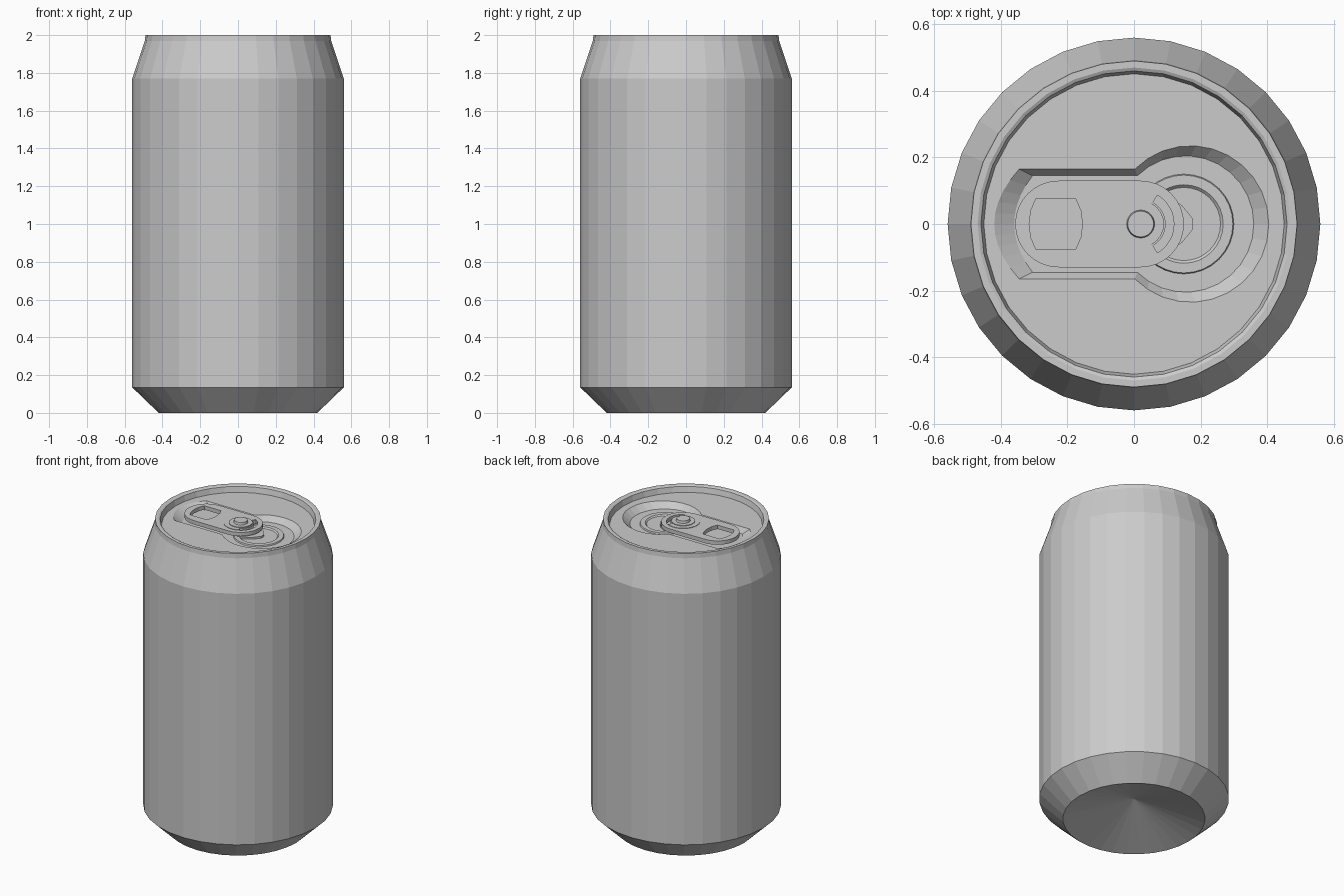
import bpy, bmesh, math

if "Cube" in bpy.data.objects:
    bpy.data.objects.remove(bpy.data.objects["Cube"])

SIDES = 32
LID_Z, FLOOR_Z = 1.96, 1.925
TAB_BOTTOM, TAB_TOP = 1.95, 1.975

metal = bpy.data.materials.new("grey_metal")
metal.diffuse_color = (0.6, 0.6, 0.6, 1)
metal.use_nodes = True
metal.node_tree.nodes["Principled BSDF"].inputs["Base Color"].default_value = metal.diffuse_color


def add_object(name, mesh):
    mesh.materials.clear()
    mesh.materials.append(metal)
    mesh.shade_flat()
    obj = bpy.data.objects.new(name, mesh)
    bpy.context.collection.objects.link(obj)
    return obj


def from_bmesh(name, bm):
    mesh = bpy.data.meshes.new(name)
    bm.to_mesh(mesh)
    bm.free()
    return add_object(name, mesh)


def arc(cx, r, a0, a1, n):
    """n + 1 points on an arc centred on (cx, 0), angles in radians."""
    return [(cx + r * math.cos(a0 + (a1 - a0) * i / n),
             r * math.sin(a0 + (a1 - a0) * i / n)) for i in range(n + 1)]


def revolve(name, profile, cx=0.0, n=SIDES):
    """Turn an (r, z) profile about a vertical axis at x = cx."""
    bm = bmesh.new()
    rings = []
    for r, z in profile:
        ring = arc(cx, r, 0, 2 * math.pi, n)[:-1]
        rings.append([bm.verts.new((x, y, z)) for x, y in ring])
    for a, b in zip(rings, rings[1:]):
        for i in range(n):
            j = (i + 1) % n
            bm.faces.new((a[i], a[j], b[j], b[i]))
    bmesh.ops.remove_doubles(bm, verts=bm.verts, dist=1e-5)
    return from_bmesh(name, bm)


def plate(name, loops, z0, z1):
    """Flat plate from an outer outline and optional hole outlines."""
    cu = bpy.data.curves.new(name + "_outline", 'CURVE')
    cu.dimensions = '2D'
    cu.fill_mode = 'BOTH'
    cu.extrude = (z1 - z0) / 2
    for pts in loops:
        sp = cu.splines.new('POLY')
        sp.points.add(len(pts) - 1)
        for p, (x, y) in zip(sp.points, pts):
            p.co = (x, y, 0, 1)
        sp.use_cyclic_u = True
        sp.use_smooth = False
    tmp = bpy.data.objects.new(name + "_outline", cu)
    mesh = bpy.data.meshes.new_from_object(tmp)
    bpy.data.objects.remove(tmp)
    bpy.data.curves.remove(cu)
    obj = add_object(name, mesh)
    obj.location.z = (z0 + z1) / 2
    return obj


def keyhole(cx, r, h, x_end, x_tip):
    """Round mouth on the right joined to a slot with a curved left end."""
    a = math.pi - math.asin(h / r)
    pts = arc(cx, r, -a, a, 22)
    for i in range(11):
        y = h * (1 - i / 5)
        pts.append((x_tip + (x_end - x_tip) * (y / h) ** 2, y))
    return pts


def sector(cx, r0, r1, a0, a1, n=12):
    a0, a1 = math.radians(a0), math.radians(a1)
    return arc(cx, r1, a0, a1, n) + arc(cx, r0, a1, a0, n)


# Can body: domed base, chamfer, wall, neck and rolled rim
revolve("can_body", [
    (0, 0.135), (0.42, 0), (0.56, 0.135), (0.56, 1.77), (0.493, 1.97),
    (0.49, 2.0), (0.47, 2.0), (0.46, 1.995), (0.45, 1.955)])

# Lid with a keyhole opening
outer = keyhole(0.17, 0.235, 0.165, -0.345, -0.42)
inner = keyhole(0.155, 0.205, 0.145, -0.305, -0.36)
plate("lid", [arc(0, 0.452, 0, 2 * math.pi, SIDES)[:-1], outer],
      LID_Z - 0.004, LID_Z)

# Sunken panel: sloping wall and flat floor
bm = bmesh.new()
top = [bm.verts.new((x, y, LID_Z)) for x, y in outer]
low = [bm.verts.new((x, y, FLOOR_Z)) for x, y in inner]
for i in range(len(top)):
    j = (i + 1) % len(top)
    bm.faces.new((top[i], top[j], low[j], low[i]))
bm.faces.new(low)
from_bmesh("sunken_panel", bm)

# Raised bead around the mouth, and the nose beneath the tab
revolve("mouth_bead", [
    (0.15, FLOOR_Z), (0.147, FLOOR_Z + 0.008),
    (0.118, FLOOR_Z + 0.008), (0.11, FLOOR_Z)], cx=0.15)
plate("tab_nose", [[(0.05, -0.09), (0.10, -0.085), (0.145, -0.055),
                    (0.178, -0.015), (0.178, 0.015), (0.145, 0.055),
                    (0.10, 0.085), (0.05, 0.09)]], FLOOR_Z, FLOOR_Z + 0.012)

# Pull tab: rounded plate with a finger hole and a curved slot
half = math.pi / 2
outline = (arc(0.02, 0.13, -half, half, 16)
           + arc(-0.227, 0.13, half, 3 * half, 16))
finger_hole = [(-0.175, -0.075), (-0.16, -0.04), (-0.155, 0), (-0.16, 0.04),
               (-0.175, 0.075), (-0.295, 0.075), (-0.31, 0.04), (-0.315, 0),
               (-0.31, -0.04), (-0.295, -0.075)]
plate("pull_tab", [outline, finger_hole, sector(0.02, 0.075, 0.1, -60, 60)],
      TAB_BOTTOM, TAB_TOP)
plate("tab_collar", [sector(0.02, 0.068, 0.1, 62, 298, 20)],
      TAB_TOP - 0.002, TAB_TOP + 0.003)

# Rivet holding the tab
revolve("rivet", [
    (0.07, FLOOR_Z), (0.07, 1.982), (0.042, 1.982),
    (0.039, 1.997), (0, 1.997)], cx=0.02, n=24)
